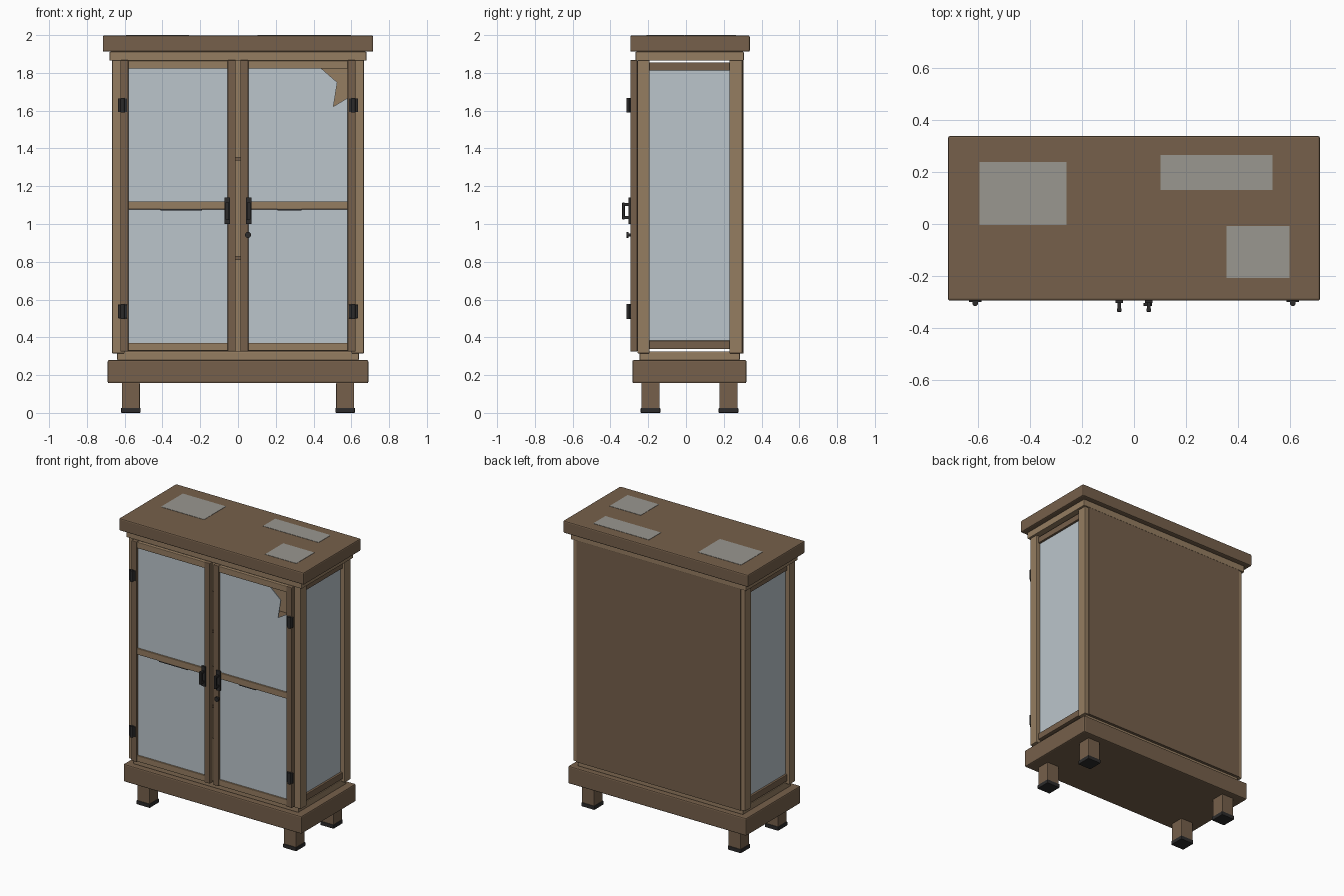
import bpy, bmesh
from mathutils import Matrix

cube = bpy.data.objects.get("Cube")
if cube:
    bpy.data.objects.remove(cube, do_unlink=True)


def material(name, r, g, b):
    m = bpy.data.materials.new(name)
    m.use_nodes = True
    m.diffuse_color = (r, g, b, 1)
    m.node_tree.nodes["Principled BSDF"].inputs["Base Color"].default_value = (r, g, b, 1)
    return m


DARK = material("dark wood", 0.18, 0.117, 0.07)
LIGHT = material("light wood", 0.3, 0.205, 0.12)
GLASS = material("pale glass", 0.5, 0.56, 0.6)
DUST = material("grey dust", 0.32, 0.31, 0.28)
IRON = material("black iron", 0.025, 0.024, 0.024)


def finish(name, bm, mat, bevel=0.0):
    bmesh.ops.recalc_face_normals(bm, faces=bm.faces[:])
    mesh = bpy.data.meshes.new(name)
    bm.to_mesh(mesh)
    bm.free()
    mesh.materials.append(mat)
    ob = bpy.data.objects.new(name, mesh)
    bpy.context.scene.collection.objects.link(ob)
    if bevel:
        mod = ob.modifiers.new("soft edges", "BEVEL")
        mod.width = bevel
        mod.segments = 2
    return ob


def box(name, x, y, z, mat, bevel=0.004):
    """Box spanning the (low, high) pairs x, y and z."""
    bm = bmesh.new()
    bmesh.ops.create_cube(bm, size=1)
    spans = [sorted(p) for p in (x, y, z)]
    for v in bm.verts:
        v.co = [(a + b) / 2 + c * (b - a) for (a, b), c in zip(spans, v.co)]
    return finish(name, bm, mat, bevel)


def rod(name, centre, radius, length, axis, mat):
    bm = bmesh.new()
    bmesh.ops.create_cone(bm, cap_ends=True, segments=16, radius1=radius,
                          radius2=radius, depth=length)
    turn = Matrix.Rotation(1.570796, 4, "X") if axis == "Y" else Matrix()
    bmesh.ops.transform(bm, matrix=Matrix.Translation(centre) @ turn, verts=bm.verts)
    return finish(name, bm, mat)


def pane(name, outline, y, thickness, mat):
    """Sheet standing in the xz plane, cut to an outline."""
    bm = bmesh.new()
    face = bm.faces.new([bm.verts.new((px, y, pz)) for px, pz in outline])
    new = bmesh.ops.extrude_face_region(bm, geom=[face])["geom"]
    bmesh.ops.translate(bm, vec=(0, thickness, 0),
                        verts=[g for g in new if isinstance(g, bmesh.types.BMVert)])
    return finish(name, bm, mat)


# Carcass: plinth, step, cornice, top and back
box("plinth", (-0.69, 0.69), (-0.284, 0.32), (0.157, 0.28), DARK, 0.008)
box("plinth_step", (-0.64, 0.64), (-0.246, 0.285), (0.28, 0.325), LIGHT)
box("cornice", (-0.68, 0.68), (-0.267, 0.306), (1.865, 1.912), LIGHT)
box("top_board", (-0.716, 0.716), (-0.295, 0.338), (1.912, 1.998), DARK, 0.008)
box("back_panel", (-0.635, 0.635), (0.285, 0.304), (0.315, 1.868), DARK, 0)
box("back_lining", (-0.6, 0.6), (0.279, 0.285), (0.325, 1.865), LIGHT, 0)
for z in (0.82, 1.345):
    box("shelf", (-0.62, 0.62), (-0.2, 0.279), (z - 0.01, z + 0.01), DARK, 0)

# Dusty patches on the top
for x, y in (((-0.594, -0.26), (-0.004, 0.238)),
             ((0.102, 0.533), (0.131, 0.265)),
             ((0.356, 0.598), (-0.208, -0.008))):
    box("dust_patch", x, y, (1.997, 2.0), DUST, 0)

for s, side in ((-1, "right"), (1, "left")):
    # Corner posts and legs
    for y, place in (((-0.257, -0.193), "front"), ((0.23, 0.298), "back")):
        box(f"{side}_{place}_post", (s * 0.6, s * 0.666), y, (0.315, 1.868), LIGHT)
    for y, place in ((-0.188, "front"), (0.225, "back")):
        box(f"{side}_{place}_leg", (s * 0.52, s * 0.615), (y - 0.048, y + 0.048),
            (0.02, 0.16), DARK)
        box(f"{side}_{place}_foot", (s * 0.516, s * 0.619), (y - 0.052, y + 0.052),
            (0, 0.027), IRON)

    # Glazed side
    for z, place in (((0.337, 0.383), "lower"), ((1.812, 1.856), "upper")):
        box(f"{side}_{place}_side_rail", (s * 0.61, s * 0.65), (-0.195, 0.232), z, DARK)
    box(f"{side}_side_glass", (s * 0.627, s * 0.635), (-0.195, 0.232), (0.38, 1.816), GLASS, 0)

    # Door frame
    for x, place in (((0.013, 0.055), "inner"), ((0.58, 0.622), "outer")):
        box(f"{side}_door_{place}_stile", (s * x[0], s * x[1]), (-0.294, -0.258),
            (0.325, 1.868), DARK)
    for z, place in (((0.328, 0.37), "lower"), ((1.077, 1.12), "middle"),
                     ((1.822, 1.865), "upper")):
        box(f"{side}_door_{place}_rail", (s * 0.05, s * 0.585), (-0.289, -0.261), z, LIGHT)

    # Door glass, with the upper outer corner broken away on the left door
    box(f"{side}_lower_glass", (s * 0.05, s * 0.585), (-0.278, -0.272), (0.365, 1.08), GLASS, 0)
    outline = [(s * 0.05, 1.115), (s * 0.585, 1.115)]
    if s > 0:
        outline += [(0.585, 1.67), (0.505, 1.622), (0.526, 1.749), (0.437, 1.827)]
    else:
        outline += [(-0.585, 1.827)]
    outline += [(s * 0.05, 1.827)]
    pane(f"{side}_upper_glass", outline, -0.278, 0.006, GLASS)

    # Hinges
    for z in (0.537, 1.628):
        box(f"{side}_hinge_plate", (s * 0.587, s * 0.635), (-0.301, -0.29),
            (z - 0.036, z + 0.036), IRON, 0.002)
        rod(f"{side}_hinge_barrel", (s * 0.611, -0.305, z), 0.011, 0.078, "Z", IRON)

    # Door handle
    x = s * 0.057
    box(f"{side}_handle_plate", (x - 0.015, x + 0.015), (-0.304, -0.292), (1.0, 1.14), IRON, 0.002)
    box(f"{side}_handle_grip", (x - 0.009, x + 0.009), (-0.338, -0.324), (1.024, 1.114), IRON, 0.003)
    for z in (1.034, 1.104):
        box(f"{side}_handle_arm", (x - 0.007, x + 0.007), (-0.328, -0.3),
            (z - 0.008, z + 0.008), IRON, 0.002)

# Lock on the left door
rod("lock_stem", (0.053, -0.3, 0.942), 0.009, 0.016, "Y", IRON)
rod("lock_knob", (0.053, -0.31, 0.942), 0.016, 0.012, "Y", IRON)

# Chips under the middle rails
for x in ((-0.41, -0.19), (0.21, 0.335)):
    box("rail_chip", x, (-0.288, -0.279), (1.072, 1.079), IRON, 0)
